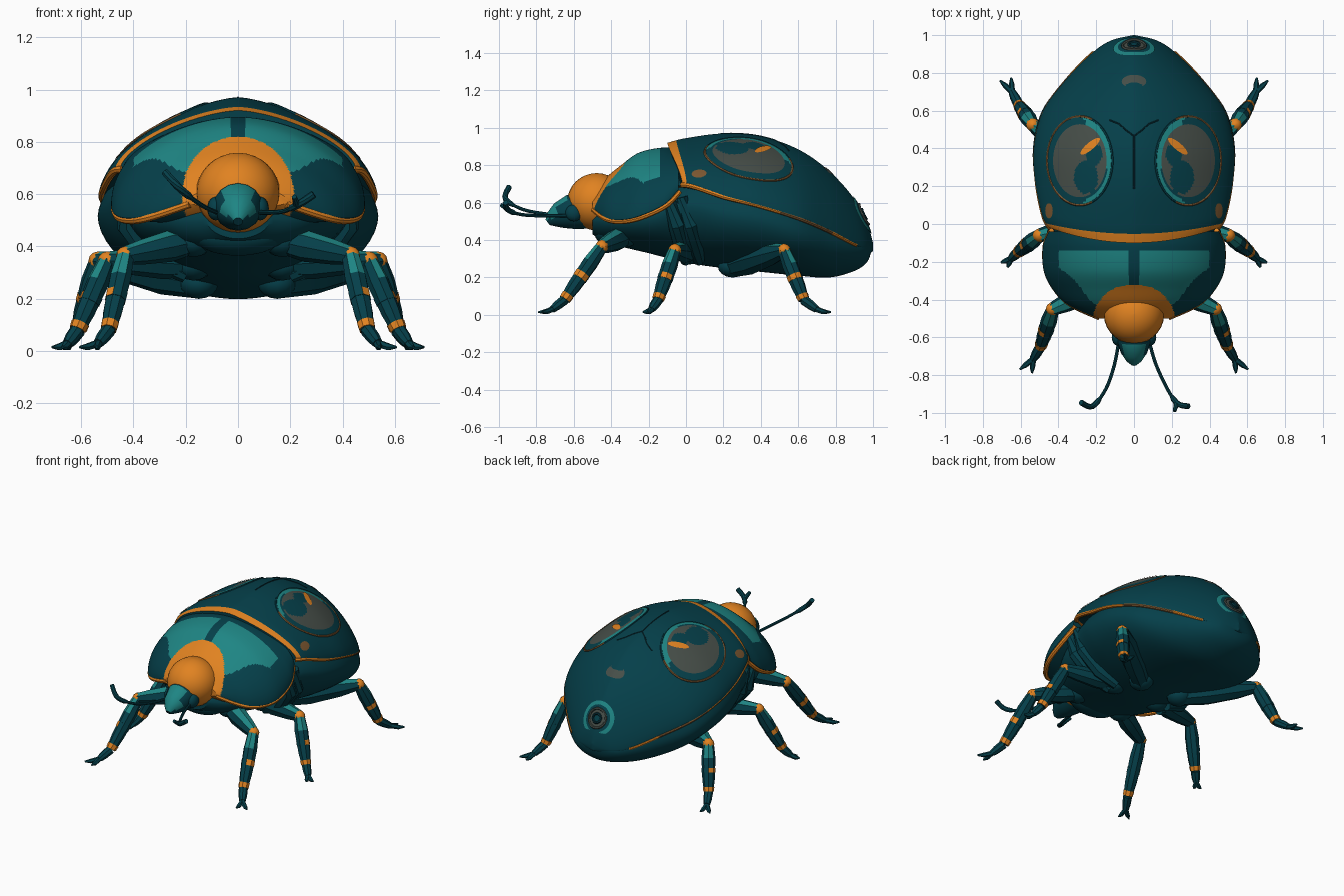
import bpy, bmesh, math
from mathutils import Vector
from mathutils.bvhtree import BVHTree

cube = bpy.data.objects.get("Cube")
if cube:
    bpy.data.objects.remove(cube)

COLOURS = {
    "dark_teal": (0.0015, 0.05, 0.068), "bright_teal": (0.013, 0.235, 0.23),
    "orange": (0.75, 0.225, 0.015), "grey_brown": (0.062, 0.077, 0.066),
    "bronze": (0.2, 0.095, 0.03), "deep_teal": (0.002, 0.028, 0.04)}
MATS = {}
for key, rgb in COLOURS.items():
    m = bpy.data.materials.new(key)
    m.use_nodes = True
    m.diffuse_color = (*rgb, 1)
    bsdf = m.node_tree.nodes["Principled BSDF"]
    bsdf.inputs["Base Color"].default_value = (*rgb, 1)
    bsdf.inputs["Roughness"].default_value = 0.6
    MATS[key] = m
made = []


def make(name, verts, faces, paint, closed=True):
    """Mesh object; paint is a colour name or a rule (centre, normal) -> name."""
    me = bpy.data.meshes.new(name)
    me.from_pydata(verts, [], faces)
    if closed:
        bm = bmesh.new()
        bm.from_mesh(me)
        bmesh.ops.recalc_face_normals(bm, faces=bm.faces)
        bm.to_mesh(me)
        bm.free()
    slots = []
    for p in me.polygons:
        key = paint if isinstance(paint, str) else paint(p.center, p.normal)
        if key not in slots:
            slots.append(key)
            me.materials.append(MATS[key])
        p.material_index = slots.index(key)
    ob = bpy.data.objects.new(name, me)
    bpy.context.collection.objects.link(ob)
    made.append(ob)
    return ob


def bridge(rings, n, loop=False):
    """Faces joining rings of n points, with end caps unless looped."""
    k = len(rings)
    faces = [(i * n + j, i * n + (j + 1) % n, (i + 1) % k * n + (j + 1) % n, (i + 1) % k * n + j)
             for i in range(k if loop else k - 1) for j in range(n)]
    if not loop:
        faces += [tuple(range(n)), tuple(range((k - 1) * n, k * n))]
    return [v for r in rings for v in r], faces


def spline(rows, steps):
    """Catmull-Rom through rows of equal-length tuples."""
    out = []
    for i in range(len(rows) - 1):
        a, b, c, d = (rows[max(0, min(len(rows) - 1, i + k))] for k in (-1, 0, 1, 2))
        for s in range(steps):
            t = s / steps
            out.append(tuple(q + t * (r - p) / 2 + t * t * (p - 2.5 * q + 2 * r - w / 2)
                             + t ** 3 * (1.5 * (q - r) + (w - p) / 2)
                             for p, q, r, w in zip(a, b, c, d)))
    return out + [rows[-1]]


def tube(name, pts, radii, paint, sides=8, loop=False):
    pts = [Vector(p) for p in pts]
    rings, k = [], len(pts)
    for i, p in enumerate(pts):
        nxt = pts[(i + 1) % k] if loop else pts[min(i + 1, k - 1)]
        prv = pts[i - 1] if loop else pts[max(i - 1, 0)]
        q = (nxt - prv).to_track_quat('Z', 'Y')
        r = radii if isinstance(radii, float) else radii[i]
        rings.append([p + q @ Vector((r * math.cos(a), r * math.sin(a), 0))
                      for a in (math.tau * j / sides for j in range(sides))])
    return make(name, *bridge(rings, sides, loop), paint)


def shell(name, rows, upper, lower, paint, bow=0.0, n=96, steps=10):
    """Body loft along y. Rows: y, half width, top, edge height, bottom."""
    rings, edge = [], []
    for i, (y, w, top, mid, bot) in enumerate(spline(rows, steps)):
        w, ring = max(w, 0.004), []
        push = bow * max(0, 1 - i / (2 * steps))
        for j in range(n):
            c, s = math.cos(math.tau * j / n), math.sin(math.tau * j / n)
            e = upper if s >= 0 else lower
            x = math.copysign(abs(c) ** (2 / e), c)
            h = (top - mid if s >= 0 else bot - mid) * abs(s) ** (2 / e)
            ring.append((w * x, y + push * x * x, mid + h))
        rings.append(ring)
        edge.append(ring[0])
    verts, faces = bridge(rings, n)
    make(name, verts, faces, paint)
    return edge, BVHTree.FromPolygons(verts, faces)


def ball(name, centre, radii, paint, seg=28, rows=16):
    rings = [[(centre[0] + radii[0] * math.sin(b) * math.cos(a),
               centre[1] + radii[1] * math.sin(b) * math.sin(a),
               centre[2] + radii[2] * math.cos(b))
              for a in (math.tau * j / seg for j in range(seg))]
             for b in (0.02 + (math.pi - 0.04) * i / rows for i in range(rows + 1))]
    return make(name, *bridge(rings, seg), paint)


def flip(p, side):
    return (p[0] * side, *p[1:])


# Abdomen and thorax underside
shell("underbody", [
    (-.5, .12, .56, .5, .43), (-.4, .27, .64, .5, .38), (-.2, .4, .74, .52, .33),
    (0, .455, .83, .58, .28), (.2, .517, .91, .54, .25), (.4, .535, .9, .51, .23),
    (.6, .487, .83, .45, .21), (.765, .36, .71, .4, .2), (.9, .228, .56, .36, .235),
    (.97, .125, .45, .35, .285), (.995, .005, .375, .37, .36)], 1.6, 1.9, "dark_teal", n=64, steps=6)

# Wing cases: the first few rings of faces form the orange leading band
RING = 96
face_ids = iter(range(RING * 100))
wing_edge, wing_tree = shell("wing_cases", [
    (y, w, top, mid, mid - .03) for y, w, top, mid in (
        (-.1, .45, .92, .7), (0, .485, .945, .69), (.2, .52, .97, .635), (.4, .53, .955, .585),
        (.6, .48, .885, .52), (.765, .36, .77, .45), (.9, .228, .62, .38),
        (.97, .125, .485, .36), (1, .005, .385, .37))], 1.53, 2,
    lambda c, n: "orange" if next(face_ids) < 6 * RING else "dark_teal", 0.08, RING)

# Chest shield with teal patches, dark middle stripe and orange collar


def chest_paint(c, n):
    x = abs(c.x)
    if c.y < -.28 and math.hypot(c.x * 1.03, c.z - .6) < .22:
        return "orange"
    patch = c.z > .71 + .025 * math.sin(x * 24) and x < .4 and c.y < -.14
    return "bright_teal" if patch and x > .025 else "dark_teal"


chest_edge, _ = shell("chest_shield", [
    (y, w, top, mid, mid - .025) for y, w, top, mid in (
        (-.04, .45, .885, .67), (-.12, .482, .895, .59), (-.25, .477, .868, .53),
        (-.35, .427, .798, .51), (-.43, .345, .73, .522), (-.5, .19, .635, .572))],
    1.8, 2, chest_paint, n=240, steps=24)

# Head and tapered face
ball("head", (0, -.477, .605), (.16, .158, .153), "orange")
tube("face", [(0, -.54, .56), (0, -.62, .55), (0, -.68, .53), (0, -.72, .51), (0, -.74, .495)],
     (.1, .092, .07, .042, .018),
     lambda c, n: "bright_teal" if abs(c.x) < .055 and n.z > -.2 and c.y < -.63 else "dark_teal", 16)
ball("chin", (0, -.39, .44), (.17, .1, .075), "dark_teal")


def drape(p, n):
    """Drop a point along -n onto the wing cases."""
    hit = wing_tree.ray_cast(Vector(p) + n, -n)[0]
    return hit if hit else Vector(p)


def sheet(name, centre, u, v, n, rule, rings=18, seg=60, lift=.005):
    """Thin painted disc draped on the wing cases; rule takes unit-disc coordinates."""
    verts, faces, keys = [], [], []
    for i in range(rings + 1):
        for j in range(seg):
            r, a = max(i / rings, .002), math.tau * j / seg
            p = Vector(centre) + u * (r * math.cos(a)) + v * (r * math.sin(a))
            verts.append(drape(p, n) + n * lift)
    for i in range(rings):
        for j in range(seg):
            r, a = (i + .5) / rings, math.tau * (j + .5) / seg
            key = rule(r * math.cos(a), r * math.sin(a))
            if key:
                k = (j + 1) % seg
                faces.append((i * seg + j, (i + 1) * seg + j, (i + 1) * seg + k, i * seg + k))
                keys.append(key)
    order = iter(keys)
    ob = make(name, verts, faces, lambda c, nn: next(order), closed=False)
    bm = bmesh.new()
    bm.from_mesh(ob.data)
    bmesh.ops.delete(bm, geom=[w for w in bm.verts if not w.link_faces], context='VERTS')
    bm.to_mesh(ob.data)
    bm.free()


X, Y, UP = Vector((1, 0, 0)), Vector((0, 1, 0)), Vector((0, 0, 1))


def eyespot(u, v):
    r = math.hypot(u, v)
    if r > .84:
        return "bright_teal" if u < -.15 and (v > -.2 or r > .9) else "dark_teal"
    dark = math.hypot(u + .2, v + .38) < .38 or math.hypot(u + .45, v - .15) < .25
    return "dark_teal" if dark else "grey_brown"


for side, tag in ((1, "left"), (-1, "right")):
    # Wing markings
    sheet(tag + "_eyespot", (.287 * side, .335, 1), X * .17, Y * .232, UP,
          lambda u, v: eyespot(u * side, v))
    rim = [drape((side * .287 + .172 * math.cos(a), .335 + .234 * math.sin(a), 1), UP)
           for a in (math.tau * j / 64 for j in range(64))]
    tube(tag + "_eyespot_rim", rim, .007, lambda c, n: "bronze" if abs(c.x) > .22 else "dark_teal", 6, True)
    along = Vector((-.05 * side, .042, 0))
    sheet(tag + "_eyespot_glint", (.232 * side, .412, 1), along, UP.cross(along) * .3,
          UP, lambda u, v: "orange", 4, 24, .0095)
    sheet(tag + "_shoulder_mark", (.45 * side, .07, 1), X * .02, Y * .04, UP, lambda u, v: "bronze", 5, 20)
    vee = [drape((side * x, y, 1), UP) for x, y in ((0, .465), (.04, .495), (.08, .53), (.13, .55))]
    tube(tag + "_wing_groove", vee, .004, "deep_teal", 6)

    # Orange rims of wing case and chest shield, tucked under the edges
    seam = [(x * .98 * side, y, z - .004) for x, y, z in wing_edge if y < .91]
    tube(tag + "_wing_rim", seam, [.015 - .006 * i / len(seam) for i in range(len(seam))],
         lambda c, n: "bronze" if .5 < c.y < .78 else "orange")
    tube(tag + "_chest_rim", [(x * .972 * side, y + .006, z - .01) for x, y, z in chest_edge[::4]],
         .015, "orange")

    # Thorax folds and eyes
    for k in (0, .07):
        tube(tag + "_thorax_fold", [flip(p, side) for p in (
            (.43, -.09 + k, .63), (.42, -.05 + k, .48), (.32, -.02 + k, .35), (.2, k, .29))],
            (.03, .045, .045, .03), "dark_teal")
    ball(tag + "_eye", (.085 * side, -.6, .545), (.033, .045, .045), "dark_teal", 16, 10)

    # Legs: hip, knee, ankle, two toes
    for part, hip, knee, ankle, toes, fat in (
            ("front", (.17, -.33, .42), (.43, -.45, .365), (.495, -.65, .08),
             ((.54, -.79, .015), (.605, -.77, .015)), .06),
            ("middle", (.17, .02, .33), (.5, -.06, .345), (.615, -.15, .08),
             ((.67, -.23, .015), (.705, -.205, .015)), .06),
            ("hind", (.15, .25, .26), (.535, .525, .345), (.61, .63, .08),
             ((.65, .775, .015), (.71, .76, .015)), .074)):
        h, k, a = (Vector(flip(p, side)) for p in (hip, knee, ankle))
        name = f"{tag}_{part}_"
        ball(name + "hip", h, (.075, .08, .06), "dark_teal", 12, 8)
        tube(name + "thigh", [h, h.lerp(k, .35), h.lerp(k, .75), k], (fat * .8, fat, fat * .8, .036),
             lambda c, n: "bright_teal" if n.z > .5 else "dark_teal")
        ball(name + "knee", k, (.037, .036, .036), "orange", 10, 6)
        tube(name + "shin", [k, k.lerp(a, .3), k.lerp(a, .75), a], (.034, .043, .038, .028),
             lambda c, n: "bright_teal" if c.z > .27 and n.z > .35 else "dark_teal")
        tube(name + "shin_band", [k.lerp(a, .9), k.lerp(a, .99)], (.035, .032), "orange")
        tube(name + "shin_mark", [k.lerp(a, .5), k.lerp(a, .6)], (.0425, .042),
             lambda c, n: "orange" if n.x * side > .5 else "dark_teal")
        t1, t2 = (Vector(flip(p, side)) for p in toes)
        foot = a.lerp((t1 + t2) / 2, .5)
        foot.z = .03
        tube(name + "foot", [a, a.lerp(foot, .6), foot], (.028, .026, .02), "dark_teal")
        for t in (t1, t2):
            tube(name + "claw", [foot, foot.lerp(t, .6) - UP * .005, t], (.016, .014, .005), "dark_teal", 6)

# Middle wing groove and back mark
tube("middle_groove", [drape((0, .185 + .028 * i, 1), UP) for i in range(11)], .004, "deep_teal", 6)
sheet("back_mark", (0, .755, 1), X * .065, Y * .035, UP,
      lambda u, v: "grey_brown" if math.hypot(u, v + .9) > .75 else None, 10, 40)

# Tail spot with small raised rings
N = Vector((0, .89, .46))
V = Vector((0, -.46, .89))
TAIL = Vector((0, .945, .535))


def tail_paint(u, v):
    r = math.hypot(u, v)
    if r > .78:
        return "bright_teal" if v > -.75 else "dark_teal"
    return "grey_brown" if .3 < r < .58 else "dark_teal"


sheet("tail_spot", TAIL, X * .11, V * .11, N, tail_paint)
for r, key in ((.06, "grey_brown"), (.028, "deep_teal")):
    ring = [drape(TAIL + X * r * math.cos(a) + V * r * math.sin(a), N) + N * .006
            for a in (math.tau * j / 32 for j in range(32))]
    tube("tail_ring", ring, .008, key, 6, True)

# Feelers: one curls up, the other ends in a fork
for tag, path in (
        ("right", [(-.08, -.62, .53), (-.105, -.75, .54), (-.15, -.875, .565),
                   (-.22, -.965, .62), (-.28, -.945, .685)]),
        ("left", [(.08, -.62, .53), (.115, -.74, .53), (.175, -.87, .535),
                  (.23, -.95, .56), (.29, -.965, .6)])):
    pts = spline(path, 5)
    tube(tag + "_feeler", pts, [.009 if i < 13 else .015 for i in range(len(pts))], "dark_teal")
tube("left_feeler_fork", [(.225, -.95, .56), (.215, -.99, .59)], (.014, .01), "dark_teal")

# Smooth shading with sharp edges kept
bpy.ops.object.select_all(action='DESELECT')
for ob in made:
    ob.select_set(True)
bpy.context.view_layer.objects.active = made[0]
bpy.ops.object.shade_smooth_by_angle(angle=math.radians(32))
